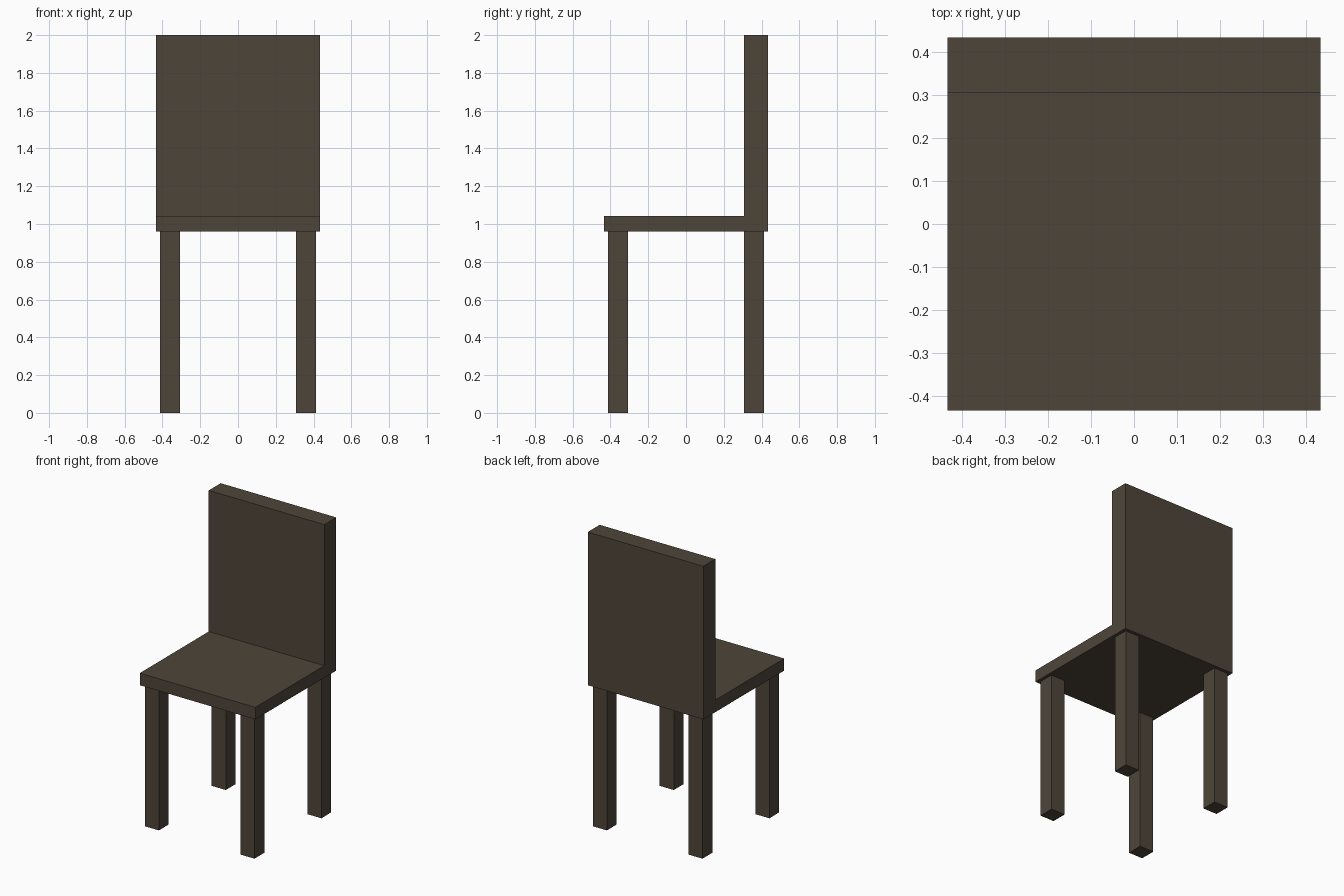
import bpy
import bmesh

cube = bpy.data.objects.get("Cube")
if cube:
    bpy.data.objects.remove(cube, do_unlink=True)

# Dark wood
COLOUR = (0.076, 0.060, 0.042, 1.0)
wood = bpy.data.materials.new("dark_brown_wood")
wood.use_nodes = True
wood.diffuse_color = COLOUR
shader = wood.node_tree.nodes["Principled BSDF"]
shader.inputs["Base Color"].default_value = COLOUR
shader.inputs["Roughness"].default_value = 0.8

HALF = 0.434       # half width and depth of the seat
SEAT_BOTTOM, SEAT_TOP, BACK_TOP = 0.96, 1.042, 2.0
BACK_FRONT = 0.306
LEG_IN, LEG_OUT = 0.306, 0.412


def extruded(name, profile, vector):
    """Sweep a flat outline along a vector into a closed solid."""
    bm = bmesh.new()
    face = bm.faces.new([bm.verts.new(p) for p in profile])
    result = bmesh.ops.extrude_face_region(bm, geom=[face], use_keep_orig=True)
    moved = [g for g in result["geom"] if isinstance(g, bmesh.types.BMVert)]
    bmesh.ops.translate(bm, verts=moved, vec=vector)
    bmesh.ops.recalc_face_normals(bm, faces=bm.faces)
    mesh = bpy.data.meshes.new(name)
    bm.to_mesh(mesh)
    bm.free()
    mesh.materials.append(wood)
    obj = bpy.data.objects.new(name, mesh)
    bpy.context.collection.objects.link(obj)
    return obj


# Seat and backrest as one L-shaped slab
outline = [(-HALF, SEAT_BOTTOM), (HALF, SEAT_BOTTOM), (HALF, BACK_TOP),
           (BACK_FRONT, BACK_TOP), (BACK_FRONT, SEAT_TOP), (-HALF, SEAT_TOP)]
extruded("seat_and_backrest", [(-HALF, y, z) for y, z in outline], (2 * HALF, 0, 0))

# Four square legs
for side, sx in (("left", 1), ("right", -1)):
    for end, sy in (("front", -1), ("back", 1)):
        corners = [(LEG_IN, LEG_IN), (LEG_OUT, LEG_IN), (LEG_OUT, LEG_OUT), (LEG_IN, LEG_OUT)]
        extruded(f"{end}_{side}_leg", [(sx * x, sy * y, 0) for x, y in corners],
                 (0, 0, SEAT_BOTTOM))
